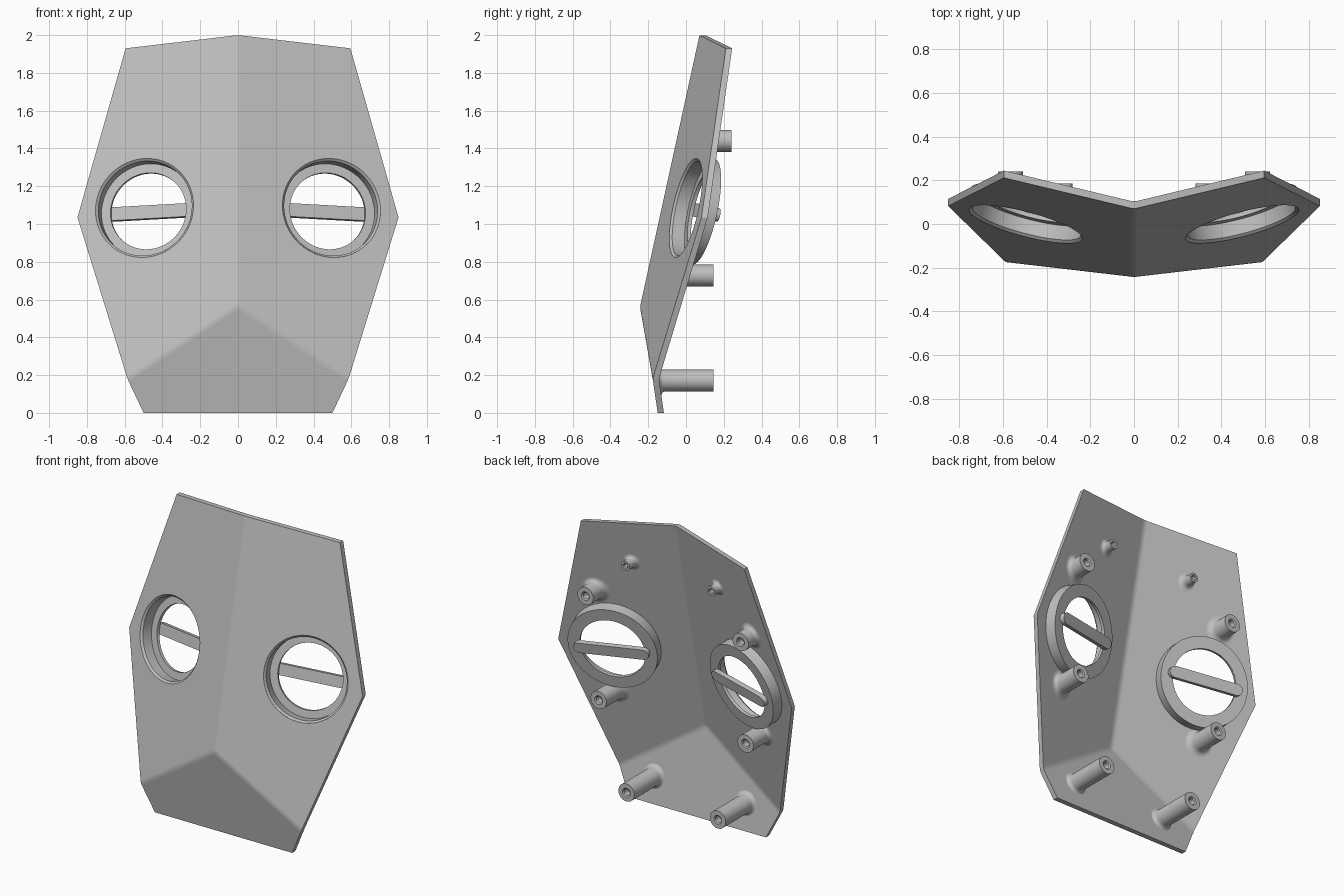
import bpy, bmesh, math
from mathutils import Vector, Matrix

cube = bpy.data.objects.get("Cube")
if cube:
    bpy.data.objects.remove(cube, do_unlink=True)

grey = bpy.data.materials.new("plain_grey")
grey.use_nodes = True
grey.diffuse_color = (0.52, 0.52, 0.52, 1)
grey.node_tree.nodes["Principled BSDF"].inputs["Base Color"].default_value = (0.52, 0.52, 0.52, 1)

THICK = 0.033


def front(x, z):
    """Depth of the mask's front: two cheek planes and a chin plane."""
    return max(-0.371 + 0.265 * abs(x) + 0.22 * z, -0.15 - 0.167 * z)


def make_object(name, bm, smooth=True):
    bmesh.ops.recalc_face_normals(bm, faces=bm.faces)
    mesh = bpy.data.meshes.new(name)
    bm.to_mesh(mesh)
    bm.free()
    mesh.materials.append(grey)
    obj = bpy.data.objects.new(name, mesh)
    bpy.context.collection.objects.link(obj)
    bpy.ops.object.select_all(action='DESELECT')
    obj.select_set(True)
    bpy.context.view_layer.objects.active = obj
    if smooth:
        bpy.ops.object.shade_smooth_by_angle(angle=math.radians(35))
    return obj


def bridge(bm, a, b):
    for i in range(len(a)):
        j = (i + 1) % len(a)
        bm.faces.new((a[i], a[j], b[j], b[i]))


def eye_frame(side):
    """Axes in the cheek plane, with local z pointing back through it."""
    x, z = 0.495 * side, 1.085
    back = Vector((-0.265 * side, 1, -0.22)).normalized()
    across = Vector((1, 0, 0)) - back * back.x
    across.normalize()
    up = back.cross(across)
    m = Matrix((across, up, back)).transposed().to_4x4()
    m.translation = (x, front(x, z), z)
    return m


# Mask plate: three folded panels with softened creases
bm = bmesh.new()
outline = {"brow": (0, 2.0), "nose": (0, 0.567)}
for tag, s in (("l", 1), ("r", -1)):
    for key, (x, z) in {"top": (0.595, 1.93), "temple": (0.85, 1.035),
                        "jaw": (0.585, 0.18), "chin": (0.5, 0)}.items():
        outline[key + tag] = (x * s, z)
v = {k: bm.verts.new((x, front(x, z), z)) for k, (x, z) in outline.items()}
for tag in "lr":
    bm.faces.new([v[k] for k in ("brow", "top" + tag, "temple" + tag, "jaw" + tag, "nose")])
bm.faces.new([v[k] for k in ("nose", "jawl", "chinl", "chinr", "jawr")])
bmesh.ops.recalc_face_normals(bm, faces=bm.faces)
creases = [e for e in bm.edges if len(e.link_faces) == 2]
bmesh.ops.bevel(bm, geom=creases, offset=0.015, segments=3, profile=0.5, affect='EDGES')
shell = bmesh.ops.extrude_face_region(bm, geom=bm.faces[:], use_keep_orig=True)
bmesh.ops.translate(bm, vec=(0, THICK, 0),
                    verts=[g for g in shell["geom"] if isinstance(g, bmesh.types.BMVert)])
plate = make_object("mask_plate", bm, smooth=False)

# Eye openings cut through the plate
for side in (1, -1):
    bm = bmesh.new()
    bmesh.ops.create_cone(bm, cap_ends=True, segments=64, radius1=0.268, radius2=0.268,
                          depth=0.3, matrix=eye_frame(side))
    cutter = make_object("eye_cutter", bm, smooth=False)
    cutter.hide_render = True
    mod = plate.modifiers.new("eye_hole", 'BOOLEAN')
    mod.object, mod.operation, mod.solver = cutter, 'DIFFERENCE', 'EXACT'
    bpy.context.view_layer.objects.active = plate
    bpy.ops.object.modifier_apply(modifier=mod.name)
    bpy.data.objects.remove(cutter, do_unlink=True)


def eye_cup(name, side):
    """Stepped ring: chamfered mouth, wall and back flange."""
    profile = [(0.268, 0), (0.256, 0.012), (0.256, 0.08), (0.207, 0.08),
               (0.207, 0.1), (0.285, 0.1), (0.285, 0.02)]
    bm = bmesh.new()
    rings = []
    for r, d in profile:
        rings.append([bm.verts.new((r * math.cos(t), r * math.sin(t), d))
                      for t in (math.tau * i / 64 for i in range(64))])
    for i, ring in enumerate(rings):
        bridge(bm, ring, rings[(i + 1) % len(rings)])
    bm.transform(eye_frame(side))
    make_object(name, bm)


def eye_bar(name, side):
    """Round-ended strip across the back of the cup."""
    bm = bmesh.new()
    half, r = 0.205, 0.036
    loops = []
    for d in (0.099, 0.13):
        loop = []
        for i in range(26):
            end = 1 if i < 13 else -1
            t = -math.pi / 2 + math.pi * (i % 13) / 12 + (0 if end > 0 else math.pi)
            loop.append(bm.verts.new((end * half + r * math.cos(t), r * math.sin(t), d)))
        bm.faces.new(loop)
        loops.append(loop)
    bridge(bm, *loops)
    bm.transform(eye_frame(side))
    make_object(name, bm)


def post(name, x, z, r, tip, hole, flare):
    """Hollow screw post running back, with a fillet that follows the plate."""
    n = 32
    bm = bmesh.new()

    def ring(radius, y=None, lift=0.0):
        out = []
        for i in range(n):
            t = math.tau * i / n
            px, pz = x + radius * math.cos(t), z + radius * math.sin(t)
            out.append(bm.verts.new((px, front(px, pz) + THICK + lift if y is None else y, pz)))
        return out

    rings = [ring(r + flare, lift=-0.01)]
    for k in range(6):
        a = math.pi / 2 * k / 5
        rings.append(ring(r + flare * (1 - math.sin(a)), lift=flare * (1 - math.cos(a))))
    rings += [ring(r, tip), ring(hole * 1.3, tip), ring(hole, tip - hole * 0.3),
              ring(hole, tip - 0.05)]
    for a, b in zip(rings, rings[1:]):
        bridge(bm, a, b)
    bm.faces.new(rings[0])
    bm.faces.new(rings[-1])
    make_object(name, bm)


# Mirrored fittings
for label, side in (("left", 1), ("right", -1)):
    eye_cup(label + "_eye_cup", side)
    eye_bar(label + "_eye_bar", side)
    post(label + "_forehead_stud", 0.312 * side, 1.685, 0.031, 0.185, 0.014, 0.025)
    post(label + "_temple_post", 0.565 * side, 1.44, 0.058, 0.24, 0.022, 0.03)
    post(label + "_cheek_post", 0.535 * side, 0.727, 0.058, 0.145, 0.022, 0.03)
    post(label + "_chin_post", 0.333 * side, 0.172, 0.058, 0.145, 0.022, 0.03)
